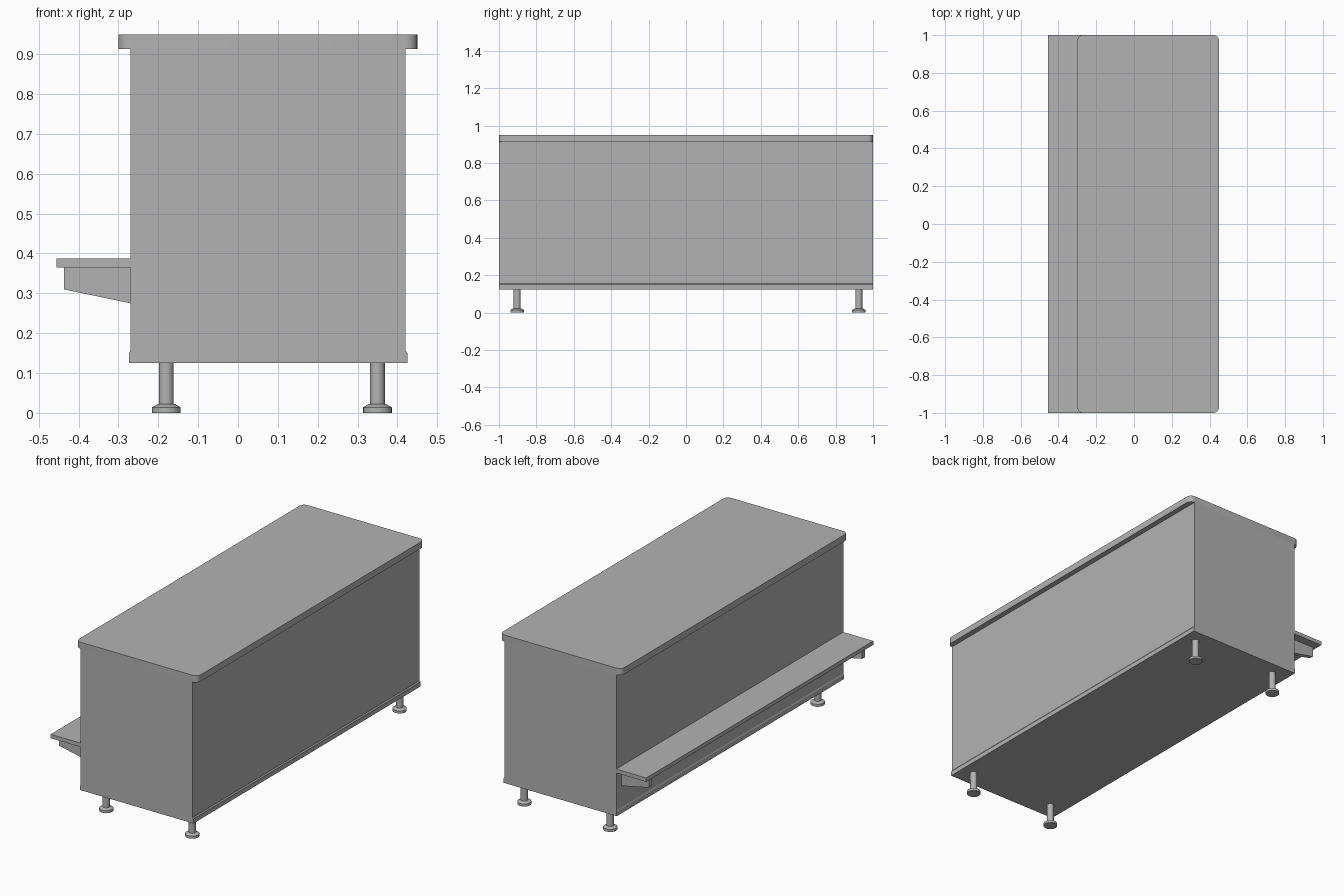
import bpy, bmesh, math
from mathutils import Vector

cube = bpy.data.objects.get("Cube")
if cube:
    bpy.data.objects.remove(cube, do_unlink=True)

GREY = (0.448, 0.448, 0.448, 1)
grey = bpy.data.materials.new("plain_grey")
grey.use_nodes = True
grey.diffuse_color = GREY
grey.node_tree.nodes["Principled BSDF"].inputs["Base Color"].default_value = GREY


def finish(bm, name, smooth=False):
    bmesh.ops.recalc_face_normals(bm, faces=bm.faces)
    mesh = bpy.data.meshes.new(name)
    bm.to_mesh(mesh)
    bm.free()
    mesh.materials.append(grey)
    obj = bpy.data.objects.new(name, mesh)
    bpy.context.collection.objects.link(obj)
    if smooth:
        bpy.ops.object.select_all(action="DESELECT")
        obj.select_set(True)
        bpy.context.view_layer.objects.active = obj
        bpy.ops.object.shade_smooth_by_angle(angle=math.radians(35))
    return obj


def prism(name, profile, y0, y1):
    """Extrude an x-z outline along y."""
    bm = bmesh.new()
    face = bm.faces.new([bm.verts.new((x, y0, z)) for x, z in profile])
    ext = bmesh.ops.extrude_face_region(bm, geom=[face])
    verts = [g for g in ext["geom"] if isinstance(g, bmesh.types.BMVert)]
    bmesh.ops.translate(bm, verts=verts, vec=(0, y1 - y0, 0))
    return finish(bm, name)


def box(x0, x1, z0, z1):
    return [(x0, z0), (x1, z0), (x1, z1), (x0, z1)]


def turned(name, profile, x, y, steps=24):
    """Revolve a radius-height profile around a vertical axis."""
    bm = bmesh.new()
    verts = [bm.verts.new((x + r, y, z)) for r, z in profile]
    edges = [bm.edges.new(pair) for pair in zip(verts, verts[1:])]
    bmesh.ops.spin(bm, geom=verts + edges, cent=(x, y, 0), axis=(0, 0, 1),
                   angle=math.tau, steps=steps)
    bmesh.ops.remove_doubles(bm, verts=bm.verts, dist=0.0001)
    return finish(bm, name, smooth=True)


# Cabinet body with a slightly proud lip along the bottom of both long sides
prism("cabinet_body", [(-0.273, 0.125), (0.425, 0.125), (0.425, 0.15),
                       (0.42, 0.157), (0.42, 0.913), (-0.27, 0.913),
                       (-0.27, 0.157), (-0.273, 0.15)], -1, 1)

# Worktop with rounded vertical corners
bm = bmesh.new()
bmesh.ops.create_cube(bm, size=1)
for v in bm.verts:
    v.co = Vector((0.075 + v.co.x * 0.75, v.co.y * 2, 0.9315 + v.co.z * 0.037))
upright = [e for e in bm.edges if abs(e.verts[0].co.z - e.verts[1].co.z) > 0.01]
bmesh.ops.bevel(bm, geom=upright, offset=0.03, segments=6, profile=0.5, affect="EDGES")
finish(bm, "worktop", smooth=True)

# Side shelf on two tapered brackets
prism("side_shelf", box(-0.455, -0.27, 0.365, 0.387), -1, 1)
for label, y in (("front", -0.94), ("back", 0.94)):
    prism(label + "_shelf_bracket", [(-0.437, 0.365), (-0.437, 0.31),
                                     (-0.27, 0.275), (-0.27, 0.365)],
          y - 0.012, y + 0.012)

# Legs with flared feet
LEG = [(0, 0), (0.036, 0), (0.036, 0.014), (0.022, 0.022), (0.0185, 0.022),
       (0.0185, 0.125), (0, 0.125)]
for end, y in (("front", -0.903), ("back", 0.924)):
    for side, x in (("right", -0.18), ("left", 0.35)):
        turned(f"{end}_{side}_leg", LEG, x, y)
